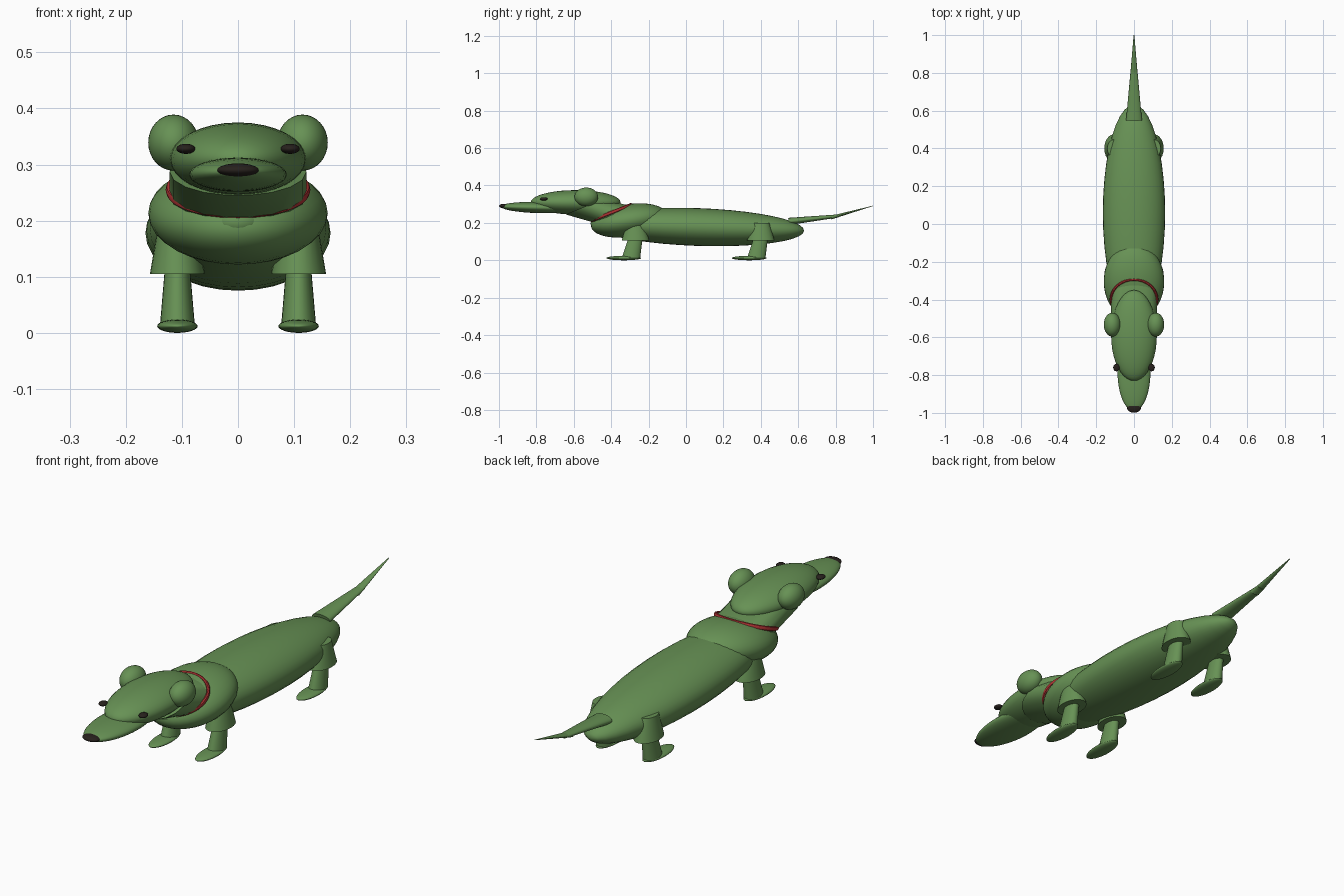
import bpy, bmesh, math
from mathutils import Vector, Matrix

if "Cube" in bpy.data.objects:
    bpy.data.objects.remove(bpy.data.objects["Cube"], do_unlink=True)


def material(name, color):
    m = bpy.data.materials.new(name)
    m.use_nodes = True
    m.diffuse_color = (*color, 1)
    m.node_tree.nodes["Principled BSDF"].inputs["Base Color"].default_value = (*color, 1)
    return m


green = material("moss green", (0.135, 0.285, 0.09))
red = material("collar red", (0.45, 0.035, 0.035))
black = material("dark brown", (0.02, 0.015, 0.012))


def finish(bm, name, mat):
    bmesh.ops.recalc_face_normals(bm, faces=bm.faces)
    mesh = bpy.data.meshes.new(name)
    bm.to_mesh(mesh)
    bm.free()
    mesh.materials.append(mat)
    obj = bpy.data.objects.new(name, mesh)
    bpy.context.collection.objects.link(obj)
    bpy.ops.object.select_all(action='DESELECT')
    obj.select_set(True)
    bpy.context.view_layer.objects.active = obj
    bpy.ops.object.shade_smooth_by_angle(angle=math.radians(40))
    return obj


def ellipsoid(name, center, half, mat=green, tilt=0):
    """Stretched ball with poles along y; tilt raises the rear end."""
    bm = bmesh.new()
    bmesh.ops.create_uvsphere(bm, u_segments=32, v_segments=20, radius=1)
    shape = (Matrix.Translation(center) @ Matrix.Rotation(math.radians(tilt), 4, 'X')
             @ Matrix.Diagonal((*half, 1)) @ Matrix.Rotation(math.pi / 2, 4, 'X'))
    bm.transform(shape)
    return finish(bm, name, mat)


def loft(name, rings, sides=24, mat=green):
    """Skin elliptical rings given as (center, first axis, second axis)."""
    bm = bmesh.new()
    loops = []
    for center, a, b in rings:
        c, a, b = Vector(center), Vector(a), Vector(b)
        angles = [2 * math.pi * i / sides for i in range(sides)]
        loops.append([bm.verts.new(c + a * math.cos(t) + b * math.sin(t)) for t in angles])
    for low, high in zip(loops, loops[1:]):
        for i in range(sides):
            j = (i + 1) % sides
            bm.faces.new((low[i], low[j], high[j], high[i]))
    bm.faces.new(loops[0])
    bm.faces.new(loops[-1])
    return finish(bm, name, mat)


# Torso
ellipsoid("body", (0, 0.06, 0.178), (0.165, 0.572, 0.101), tilt=-2)
ellipsoid("chest", (0, -0.305, 0.213), (0.16, 0.205, 0.087), tilt=9)

# Slanted neck and collar
slant = Vector((0, 0.93, 0.37))
loft("neck", [(c, (0.122, 0, 0), slant * 0.114)
              for c in ((0, -0.3, 0.218), (0, -0.54, 0.287))], sides=18)
bm = bmesh.new()
steps, tube = 48, 8
loops = []
normal = Vector((0, -0.37, 0.93))
for i in range(steps):
    t = 2 * math.pi * i / steps
    out = Vector((0.122 * math.cos(t), 0, 0)) + slant * 0.114 * math.sin(t)
    center = Vector((0, -0.4, 0.255)) + out
    loops.append([bm.verts.new(center + out.normalized() * 0.007 * math.cos(s) + normal * 0.009 * math.sin(s))
                  for s in (2 * math.pi * k / tube for k in range(tube))])
for i in range(steps):
    for k in range(tube):
        n, m = (i + 1) % steps, (k + 1) % tube
        bm.faces.new((loops[i][k], loops[n][k], loops[n][m], loops[i][m]))
finish(bm, "collar", red)

# Head
ellipsoid("head", (0, -0.59, 0.31), (0.121, 0.24, 0.065))
ellipsoid("muzzle", (0, -0.785, 0.282), (0.087, 0.205, 0.03), tilt=-1.5)
ellipsoid("nose", (0, -0.972, 0.29), (0.037, 0.027, 0.012), black)

# Paired parts: ears, eyes and legs
for side, s in (("left", 1), ("right", -1)):
    ellipsoid(side + "_ear", (s * 0.115, -0.533, 0.339), (0.045, 0.063, 0.05))
    ellipsoid(side + "_eye", (s * 0.093, -0.76, 0.328), (0.017, 0.02, 0.009), black)
    x = s * 0.108
    for place, y in (("front", -0.27), ("rear", 0.4)):
        name = place + "_" + side
        loft(name + "_thigh", [((x, y, 0.105), (0.049, 0, 0), (0, 0.074, 0)),
                               ((x, y, 0.2), (0.033, 0, 0), (0, 0.046, 0))])
        loft(name + "_shin", [((x, y - 0.024, 0.014), (0.031, 0, 0), (0, 0.049, 0)),
                              ((x, y, 0.12), (0.022, 0, 0), (0, 0.038, 0))])
        ellipsoid(name + "_foot", (x, y - 0.062, 0.012), (0.036, 0.093, 0.012))

# Tail in two tapering pieces
for name, start, end, r0, r1 in (
        ("tail_base", (0, 0.55, 0.208), (0, 0.815, 0.237), 0.042, 0.018),
        ("tail_tip", (0, 0.775, 0.228), (0, 1.0, 0.291), 0.021, 0.002)):
    loft(name, [(c, (r, 0, 0), (0, -0.1 * r, 0.45 * r)) for c, r in ((start, r0), (end, r1))])
